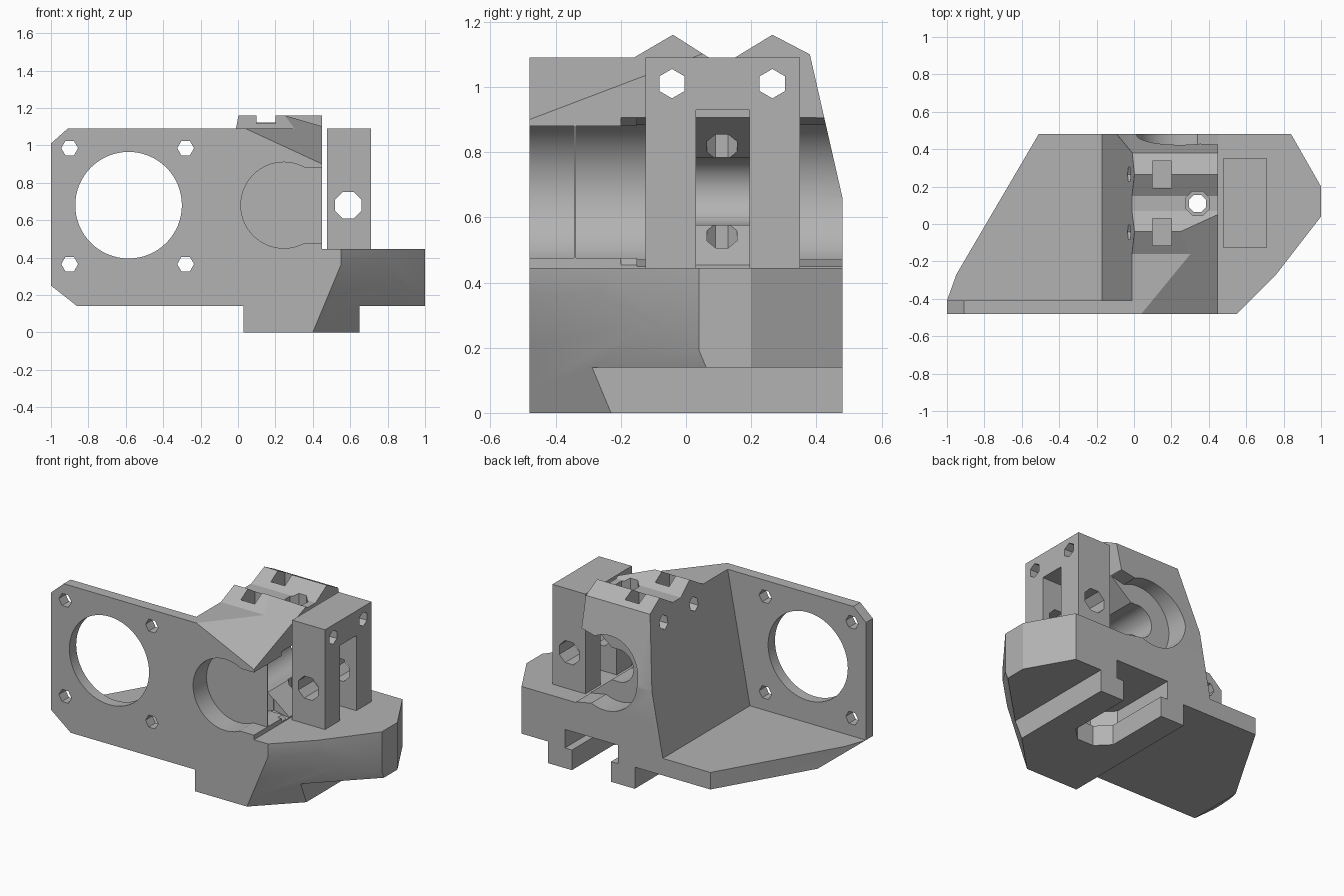
import bpy, bmesh, math

cube = bpy.data.objects.get("Cube")
if cube:
    bpy.data.objects.remove(cube, do_unlink=True)

grey = bpy.data.materials.new("plain_grey")
grey.use_nodes = True
colour = (0.45, 0.45, 0.45, 1)
grey.diffuse_color = colour
grey.node_tree.nodes["Principled BSDF"].inputs["Base Color"].default_value = colour


def make(name, bm):
    bmesh.ops.recalc_face_normals(bm, faces=bm.faces)
    mesh = bpy.data.meshes.new(name)
    bm.to_mesh(mesh)
    bm.free()
    mesh.materials.append(grey)
    ob = bpy.data.objects.new(name, mesh)
    bpy.context.collection.objects.link(ob)
    return ob


def prism(name, pts, axis, a, b):
    """Extrude a 2D outline along an axis from a to b."""
    place = {"x": lambda p, t: (t, p[0], p[1]),
             "y": lambda p, t: (p[0], t, p[1]),
             "z": lambda p, t: (p[0], p[1], t)}[axis]
    bm = bmesh.new()
    low = [bm.verts.new(place(p, a)) for p in pts]
    high = [bm.verts.new(place(p, b)) for p in pts]
    bm.faces.new(low)
    bm.faces.new(high)
    for i in range(len(pts)):
        j = (i + 1) % len(pts)
        bm.faces.new((low[i], low[j], high[j], high[i]))
    return make(name, bm)


def hull(name, pts):
    bm = bmesh.new()
    for p in pts:
        bm.verts.new(p)
    bmesh.ops.convex_hull(bm, input=bm.verts)
    return make(name, bm)


def rect(a0, a1, b0, b1):
    return [(a0, b0), (a1, b0), (a1, b1), (a0, b1)]


def ngon(cx, cy, r, n, turn=0.0):
    return [(cx + r * math.cos(turn + math.tau * i / n),
             cy + r * math.sin(turn + math.tau * i / n)) for i in range(n)]


def combine(target, tool, op="DIFFERENCE", keep=False):
    mod = target.modifiers.new("cut", "BOOLEAN")
    mod.operation = op
    mod.solver = "EXACT"
    mod.object = tool
    bpy.context.view_layer.objects.active = target
    bpy.ops.object.modifier_apply(modifier=mod.name)
    if not keep:
        bpy.data.objects.remove(tool, do_unlink=True)


# Central block with two roof ridges and a leaning back
block_profile = [(-0.48, 0.14), (0.48, 0.14), (0.48, 0.66), (0.38, 1.10), (0.265, 1.16),
                 (0.15, 1.09), (0.07, 1.09), (-0.04, 1.16), (-0.16, 1.09), (-0.48, 1.09)]
body = prism("extruder_body", block_profile, "x", -0.25, 0.45)
combine(body, prism("left_slope", [(-0.19, 0.14), (-0.17, 0.25), (0.01, 1.2),
                                   (-0.5, 1.2), (-0.5, 0.1), (-0.19, 0.1)], "y", -1, 1))

# Motor plate and floor
combine(body, prism("motor_plate", [(-1, 0.14), (0.03, 0.14), (0.03, 1.09), (-0.91, 1.09),
                                    (-1, 1.01)], "y", -0.48, -0.41), "UNION")
combine(body, prism("floor", [(-1, -0.48), (0, -0.48), (0, 0.48), (-0.51, 0.48),
                              (-0.95, -0.27), (-1, -0.41)], "z", 0.14, 0.25), "UNION")
combine(body, prism("lower_chamfer", [(-1.1, 0.329), (-1.1, 0.05), (-0.8, 0.05),
                                      (-0.8, 0.093)], "y", -1, 1))

# Base and foot
combine(body, prism("base", [(-0.1, -0.48), (0.55, -0.48), (0.76, -0.27), (1, 0.04),
                             (1, 0.2), (0.84, 0.48), (-0.1, 0.48)], "z", 0.14, 0.445), "UNION")
combine(body, prism("foot", rect(0.03, 0.65, -0.48, 0.48), "z", 0, 0.2), "UNION")

# Leaning front corner of the base
corner = []
for z in (-0.1, 0.5):
    c = 0.88 + 0.4167 * z
    corner += [(c - 0.8, -0.8, z), (c + 0.3, 0.3, z), (2, -0.8, z)]
combine(body, hull("corner_cut", corner))

# Sloping cut over the front top
slope = []
for x in (-0.3, 0.6):
    for y in (-0.7, 0.6):
        z = 0.9 - 0.463 * (x - 0.45) + 0.38 * (y + 0.48)
        slope += [(x, y, z), (x, y, 2)]
combine(body, hull("top_cut", slope))

# Motor opening and its screw holes
combine(body, prism("motor_opening", ngon(-0.585, 0.68, 0.285, 64), "y", -0.6, -0.3))
for x in (-0.9, -0.28):
    for z in (0.365, 0.985):
        combine(body, prism("motor_screw", ngon(x, z, 0.045, 6), "y", -0.6, -0.4))

# Bearing seats, split by a thin web, each open to the right
for a, b in ((-0.6, -0.343), (-0.337, -0.125)):
    combine(body, prism("seat", ngon(0.245, 0.68, 0.23, 64), "y", a, b))
    combine(body, prism("seat_slot", rect(0.245, 0.465, 0.475, 0.88), "y", a, b))
combine(body, prism("rear_seat", ngon(0.245, 0.68, 0.23, 64), "y", 0.33, 0.6))
flare = [(0.34, 0.47), (0.47, 0.446), (0.47, 0.91), (0.34, 0.88)]
combine(body, prism("rear_slot", flare, "y", 0.33, 0.6))
combine(body, prism("rim_slot", flare, "y", -0.15, -0.12))

# Drive bolt bore with a flared opening
combine(body, prism("bolt_bore", ngon(0.25, 0.68, 0.105, 48), "y", -0.2, 0.4))
combine(body, prism("bolt_slot", [(0.25, 0.576), (0.3, 0.576), (0.46, 0.446),
                                  (0.46, 0.915), (0.3, 0.784), (0.25, 0.784)],
                    "y", -0.2, 0.4))

# Vertical feed hole and groove mount under the base
combine(body, prism("feed_hole", ngon(0.34, 0.11, 0.05, 8, math.pi / 8), "z", -0.1, 1.3))
combine(body, prism("feed_funnel", ngon(0.34, 0.11, 0.07, 8, math.pi / 8), "z", 0.93, 1.3))
for half, a, b in ((0.14, -0.1, 0.135), (0.19, 0.13, 0.25)):
    k = half * math.tan(math.pi / 8)
    groove = [(0.34 - half, 0.6), (0.34 - half, 0.11 - k), (0.34 - k, 0.11 - half),
              (0.34 + k, 0.11 - half), (0.34 + half, 0.11 - k), (0.34 + half, 0.6)]
    combine(body, prism("groove", groove, "z", a, b))

# Pressure post beside the block
post = prism("idler_post", rect(0.475, 0.71, -0.125, 0.35), "z", 0.44, 1.09)
combine(post, prism("window", rect(0.03, 0.195, 0.445, 0.93), "x", 0.4, 0.8))
combine(post, prism("axle_hole", ngon(0.59, 0.68, 0.077, 8, math.pi / 8), "y", -0.3, 0.5))

# Tension screw holes through both, with nut slots
for y in (-0.043, 0.265):
    screw = prism("tension_screw", ngon(y, 1.01, 0.045, 6, math.pi / 2), "x", -0.4, 0.9)
    combine(post, screw, keep=True)
    combine(body, screw)
    combine(body, prism("nut_slot", rect(0.1, 0.2, y - 0.072, y + 0.072), "z", 0.94, 1.3))

for ob in (body, post):
    bpy.ops.object.select_all(action="DESELECT")
    ob.select_set(True)
    bpy.context.view_layer.objects.active = ob
    bpy.ops.object.shade_smooth_by_angle(angle=math.radians(20))
